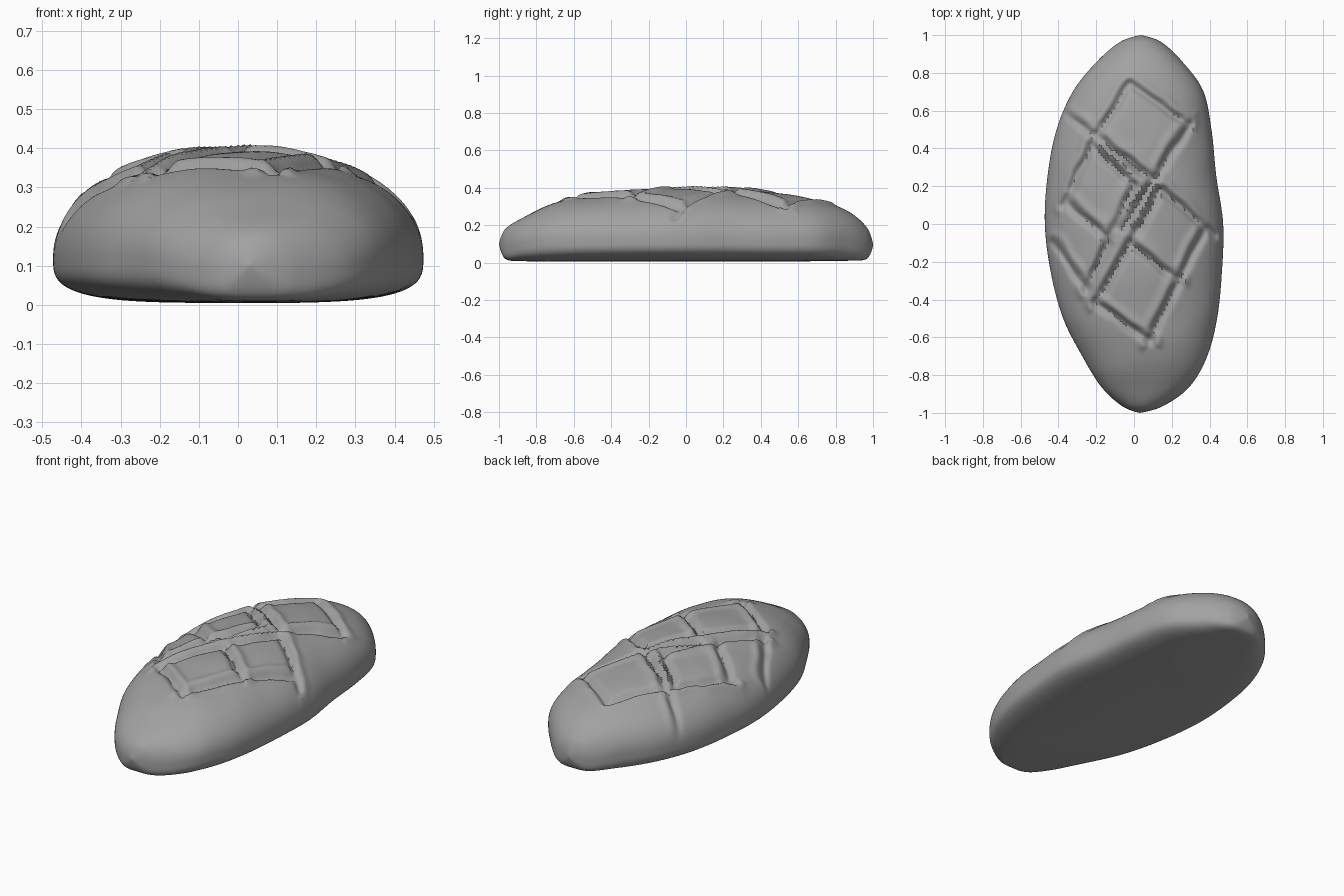
import bpy, bmesh, math
from mathutils import Vector, noise

cube = bpy.data.objects.get("Cube")
if cube:
    bpy.data.objects.remove(cube, do_unlink=True)

crust = bpy.data.materials.new("grey crust")
crust.use_nodes = True
crust.diffuse_color = (0.36, 0.36, 0.36, 1)
crust.node_tree.nodes["Principled BSDF"].inputs["Base Color"].default_value = (0.36, 0.36, 0.36, 1)

# Loaf outline and crown, sampled at equal angles from front tip to back tip
LEFT = [.03, -.06, -.17, -.27, -.375, -.44, -.472, -.457, -.41, -.32, -.19, -.07, .035]
RIGHT = [.03, .15, .29, .385, .44, .465, .472, .435, .41, .365, .25, .14, .035]
CROWN = [.1, .18, .245, .32, .365, .388, .395, .39, .37, .335, .275, .19, .1]
BASE = [.1, .02, .008, .005, .005, .005, .005, .005, .005, .008, .01, .02, .09]

# Slashes across the crust: start x, start y, end x, end y
SLASHES = [
    (-.39, .6, .1, .24), (-.02, .74, .28, .53), (-.22, .41, 0, .2),
    (.16, .17, .42, -.06), (-.36, .12, -.15, -.07), (-.02, -.1, .23, -.3),
    (-.2, -.42, .08, -.62), (-.2, .47, -.02, .74), (-.06, -.02, .3, .53),
    (-.37, .1, -.2, .47), (-.25, -.35, 0, .2), (-.2, -.42, .14, .18),
    (.08, -.62, .37, -.04), (-.43, -.1, -.25, -.35),
]
SLASHES = [(Vector(s[:2]), Vector(s[2:])) for s in SLASHES]


def sample(table, u):
    """Smooth curve through evenly spaced values, u from 0 to 1."""
    f = u * (len(table) - 1)
    i = min(int(f), len(table) - 2)
    t = f - i
    a, b, c, d = (table[abs(k) if k < len(table) else 2 * len(table) - 2 - k]
                  for k in range(i - 1, i + 3))
    return b + t * ((c - a) + t * (2 * a - 5 * b + 4 * c - d + t * (3 * (b - c) + d - a))) / 2


def score(x, y):
    """Cut depth with a raised lip along each slash."""
    p = Vector((x + .012 * noise.noise((x * 9, y * 9, 1)), y + .012 * noise.noise((x * 9, y * 9, 5))))
    cut = lip = 0
    for a, b in SLASHES:
        along = b - a
        t = (p - a).dot(along) / along.length_squared
        q = a + along * min(max(t, 0), 1)
        side = along.x * (p - q).y - along.y * (p - q).x
        d = (p - q).length
        cut = max(cut, math.exp(-(d / .02) ** 2))
        if side > 0:
            lip = max(lip, math.exp(-((d - .042) / .022) ** 2))
    return .016 * lip - .032 * cut


def loaf_point(u, angle):
    l, r = sample(LEFT, u), sample(RIGHT, u)
    top, low = sample(CROWN, u), sample(BASE, u)
    mid = min(.12, low + (top - low) * .4)
    c, s = math.cos(angle), math.sin(angle)
    y = -math.cos(math.pi * u)
    if s >= 0:
        x = (l + r) / 2 + (r - l) / 2 * math.copysign(abs(c) ** .95, c)
        z = mid + (top - mid) * s ** .95
        z += s ** .6 * math.sin(math.pi * u) * (score(x, y) + .008 * noise.noise((x * 5, y * 5, 3)))
    else:
        x = (l + r) / 2 + (r - l) / 2 * math.copysign(abs(c) ** .55, c)
        z = mid - (mid - low) * abs(s) ** .6
    return x, y, z


# Loaf: rings lofted from tip to tip
RINGS, SIDES = 220, 200
bm = bmesh.new()
rings = [[bm.verts.new(loaf_point(i / RINGS, 2 * math.pi * j / SIDES)) for j in range(SIDES)]
         for i in range(1, RINGS)]
for a, b in zip(rings, rings[1:]):
    for j in range(SIDES):
        k = (j + 1) % SIDES
        bm.faces.new((a[j], a[k], b[k], b[j]))
for ring, u in ((rings[0], 0), (rings[-1], 1)):
    tip = bm.verts.new(loaf_point(u, 0))
    for j in range(SIDES):
        bm.faces.new((tip, ring[j], ring[(j + 1) % SIDES]))
bmesh.ops.recalc_face_normals(bm, faces=bm.faces)
mesh = bpy.data.meshes.new("bread_loaf")
bm.to_mesh(mesh)
bm.free()
mesh.materials.append(crust)
loaf = bpy.data.objects.new("bread_loaf", mesh)
bpy.context.collection.objects.link(loaf)
bpy.context.view_layer.objects.active = loaf
loaf.select_set(True)
bpy.ops.object.shade_smooth_by_angle(angle=math.radians(50))
